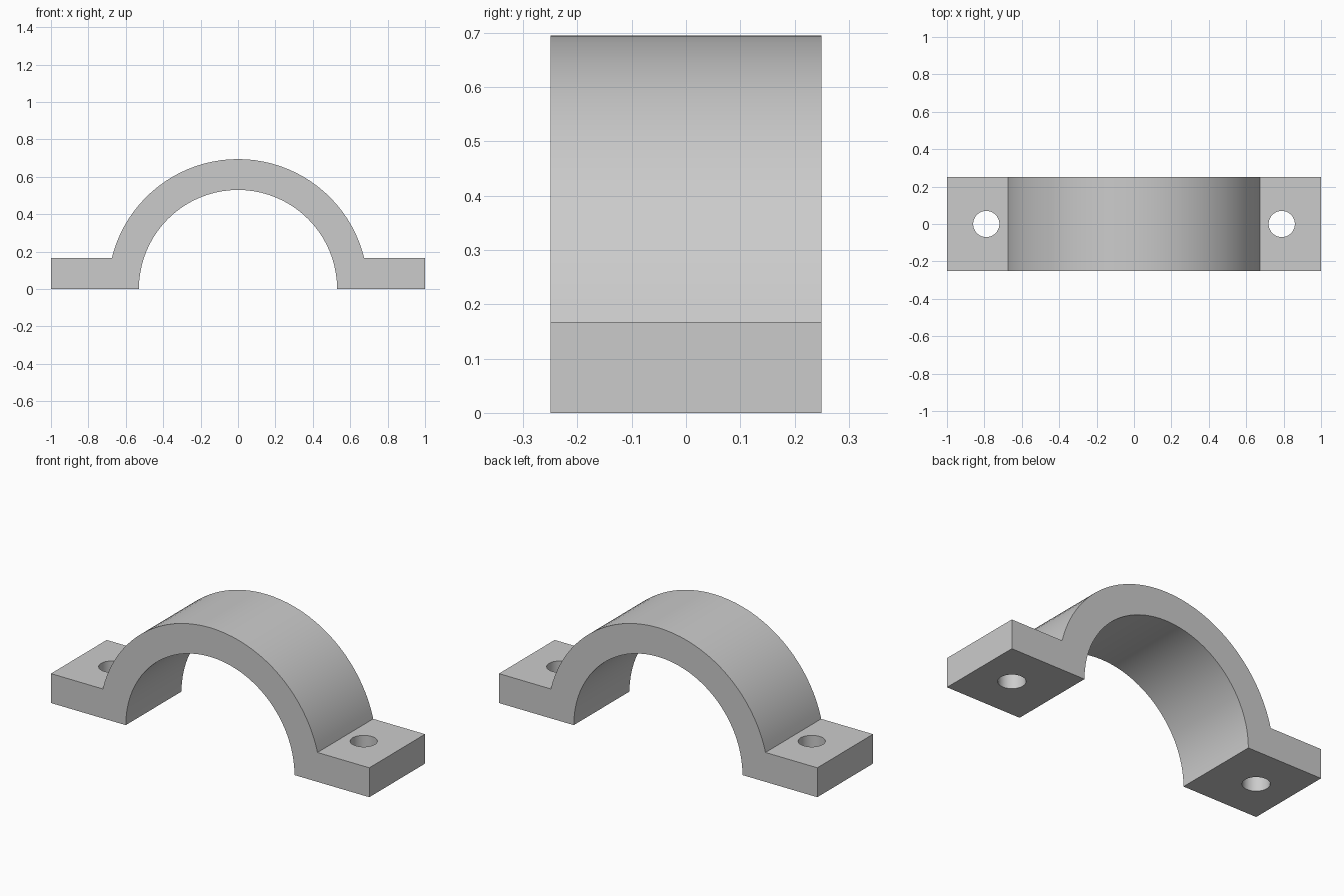
import bpy
import bmesh
from math import asin, cos, sin, pi, radians

cube = bpy.data.objects.get("Cube")
if cube:
    bpy.data.objects.remove(cube, do_unlink=True)

OUTER, INNER = 0.695, 0.53      # arch radii
FLANGE = 0.167                  # flange thickness
HALF_DEPTH = 0.25
HOLE_X, HOLE_R = 0.79, 0.07
STEPS = 40

# Single grey metal
metal = bpy.data.materials.new("grey metal")
metal.use_nodes = True
colour = (0.6, 0.6, 0.6, 1)
metal.diffuse_color = colour
metal.node_tree.nodes["Principled BSDF"].inputs["Base Color"].default_value = colour


def arc(radius, start, end):
    """Points on an arc about the origin, from start to end angle."""
    angles = [start + (end - start) * i / STEPS for i in range(STEPS + 1)]
    return [(radius * cos(a), radius * sin(a)) for a in angles]


# Clamp outline: flanges, outer arch, then inner arch back
meet = asin(FLANGE / OUTER)
outline = [(1, 0), (1, FLANGE)]
outline += arc(OUTER, meet, pi - meet)
outline += [(-1, FLANGE), (-1, 0)]
outline += arc(INNER, pi, 0)

# Extrude the outline along the depth
bm = bmesh.new()
face = bm.faces.new([bm.verts.new((x, -HALF_DEPTH, z)) for x, z in outline])
extruded = bmesh.ops.extrude_face_region(bm, geom=[face])["geom"]
verts = [g for g in extruded if isinstance(g, bmesh.types.BMVert)]
bmesh.ops.translate(bm, verts=verts, vec=(0, 2 * HALF_DEPTH, 0))
bmesh.ops.recalc_face_normals(bm, faces=bm.faces)
mesh = bpy.data.meshes.new("pipe_clamp")
bm.to_mesh(mesh)
bm.free()
mesh.materials.append(metal)
clamp = bpy.data.objects.new("pipe_clamp", mesh)
bpy.context.collection.objects.link(clamp)

# Bolt holes through both flanges
for side, sign in (("left", 1), ("right", -1)):
    bpy.ops.mesh.primitive_cylinder_add(
        vertices=48, radius=HOLE_R, depth=1, location=(sign * HOLE_X, 0, 0))
    cutter = bpy.context.object
    cutter.name = side + "_bolt_hole_cutter"
    cutter.hide_render = True
    cutter.data.materials.append(metal)
    hole = clamp.modifiers.new(side + " bolt hole", 'BOOLEAN')
    hole.operation = 'DIFFERENCE'
    hole.solver = 'EXACT'
    hole.object = cutter
    bpy.context.view_layer.objects.active = clamp
    bpy.ops.object.modifier_apply(modifier=hole.name)
    bpy.data.objects.remove(cutter, do_unlink=True)

# Smooth curved walls, keep hard edges
bpy.ops.object.select_all(action='DESELECT')
clamp.select_set(True)
bpy.context.view_layer.objects.active = clamp
bpy.ops.object.shade_smooth_by_angle(angle=radians(30))
